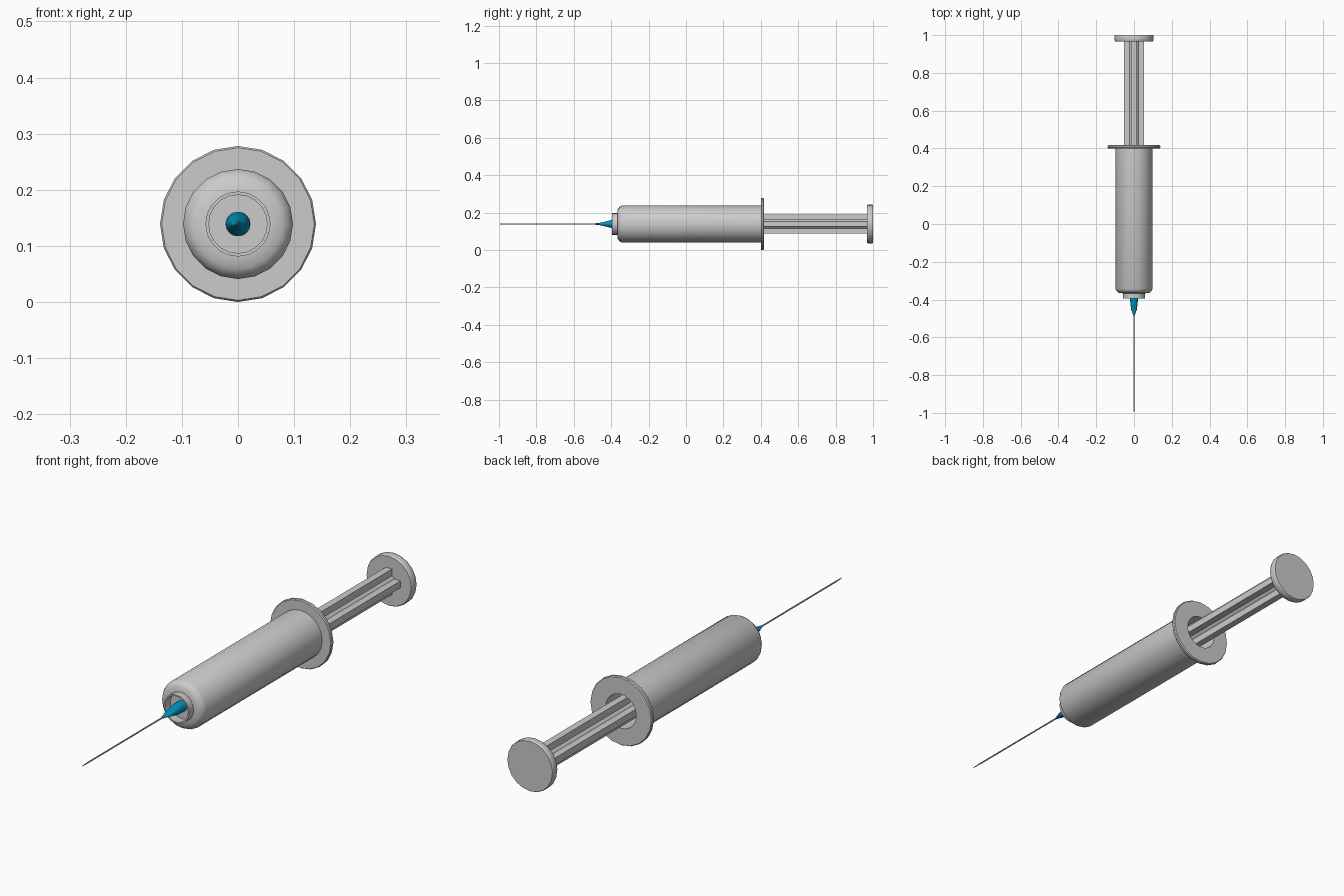
import bpy, bmesh, math

if "Cube" in bpy.data.objects:
    bpy.data.objects.remove(bpy.data.objects["Cube"])

AXIS_Z = 0.139


def finish(name, bm, angle=35, mat=None):
    bmesh.ops.remove_doubles(bm, verts=bm.verts, dist=1e-5)
    bmesh.ops.recalc_face_normals(bm, faces=bm.faces)
    me = bpy.data.meshes.new(name)
    bm.to_mesh(me)
    bm.free()
    ob = bpy.data.objects.new(name, me)
    bpy.context.collection.objects.link(ob)
    ob.location.z = AXIS_Z
    if mat:
        me.materials.append(mat)
    bpy.ops.object.select_all(action='DESELECT')
    ob.select_set(True)
    bpy.context.view_layer.objects.active = ob
    bpy.ops.object.shade_smooth_by_angle(angle=math.radians(angle))
    return ob


def loft(name, rings, n=20, **kw):
    """Rings (y, half width x, half height z) joined along y; ends capped."""
    bm = bmesh.new()
    loops = []
    for y, rx, rz in rings:
        loops.append([bm.verts.new((rx * math.sin(2 * math.pi * i / n), y,
                                    rz * math.cos(2 * math.pi * i / n))) for i in range(n)])
    for a, b in zip(loops, loops[1:]):
        for i in range(n):
            j = (i + 1) % n
            bm.faces.new((a[i], a[j], b[j], b[i]))
    bm.faces.new(loops[0])
    bm.faces.new(loops[-1])
    return finish(name, bm, **kw)


def lathe(name, profile, n=20, **kw):
    return loft(name, [(y, r, r) for r, y in profile], n, **kw)


# Hollow barrel with nozzle collar, shoulder and finger flange
lathe("barrel", [(0.052, -0.36), (0.052, -0.395), (0.058, -0.395), (0.058, -0.367),
                 (0.080, -0.365), (0.092, -0.355), (0.098, -0.343), (0.098, 0.40),
                 (0.136, 0.40), (0.139, 0.404), (0.139, 0.413), (0.136, 0.417),
                 (0.069, 0.417), (0.069, -0.32)])

# Plunger: rubber stopper and thumb disc
lathe("stopper", [(0.064, 0.20), (0.068, 0.21), (0.068, 0.25), (0.064, 0.26)])
lathe("thumb_disc", [(0.100, 0.967), (0.103, 0.972), (0.103, 0.997), (0.101, 1.0)])

# Plunger rod with cross-shaped section
w, t, f = 0.052, 0.014, 0.020
quarter = [(t, w), (t, f + 0.004), (f, f), (f + 0.004, t), (w, t)]
section = []
for k in range(4):
    c, s = round(math.cos(k * math.pi / 2)), round(math.sin(k * math.pi / 2))
    section += [(x * c + z * s, z * c - x * s) for x, z in quarter]
bm = bmesh.new()
face = bm.faces.new([bm.verts.new((x, 0.25, z)) for x, z in section])
ext = bmesh.ops.extrude_face_region(bm, geom=[face], use_keep_orig=True)
for v in ext["geom"]:
    if isinstance(v, bmesh.types.BMVert):
        v.co.y = 0.97
finish("plunger_rod", bm, angle=50)

# Blue needle hub, flattened towards its tip
blue = bpy.data.materials.new("hub_blue")
blue.diffuse_color = (0.0, 0.30, 0.50, 1)
blue.use_nodes = True
blue.node_tree.nodes["Principled BSDF"].inputs["Base Color"].default_value = blue.diffuse_color
loft("needle_hub", [(-0.355, 0.022, 0.022), (-0.40, 0.0215, 0.021), (-0.43, 0.018, 0.013),
                    (-0.458, 0.014, 0.007), (-0.465, 0.010, 0.006), (-0.485, 0.004, 0.004)],
     n=16, mat=blue)

# Needle
lathe("needle", [(0.003, -0.46), (0.003, -0.96), (0.001, -1.0)], n=8)
